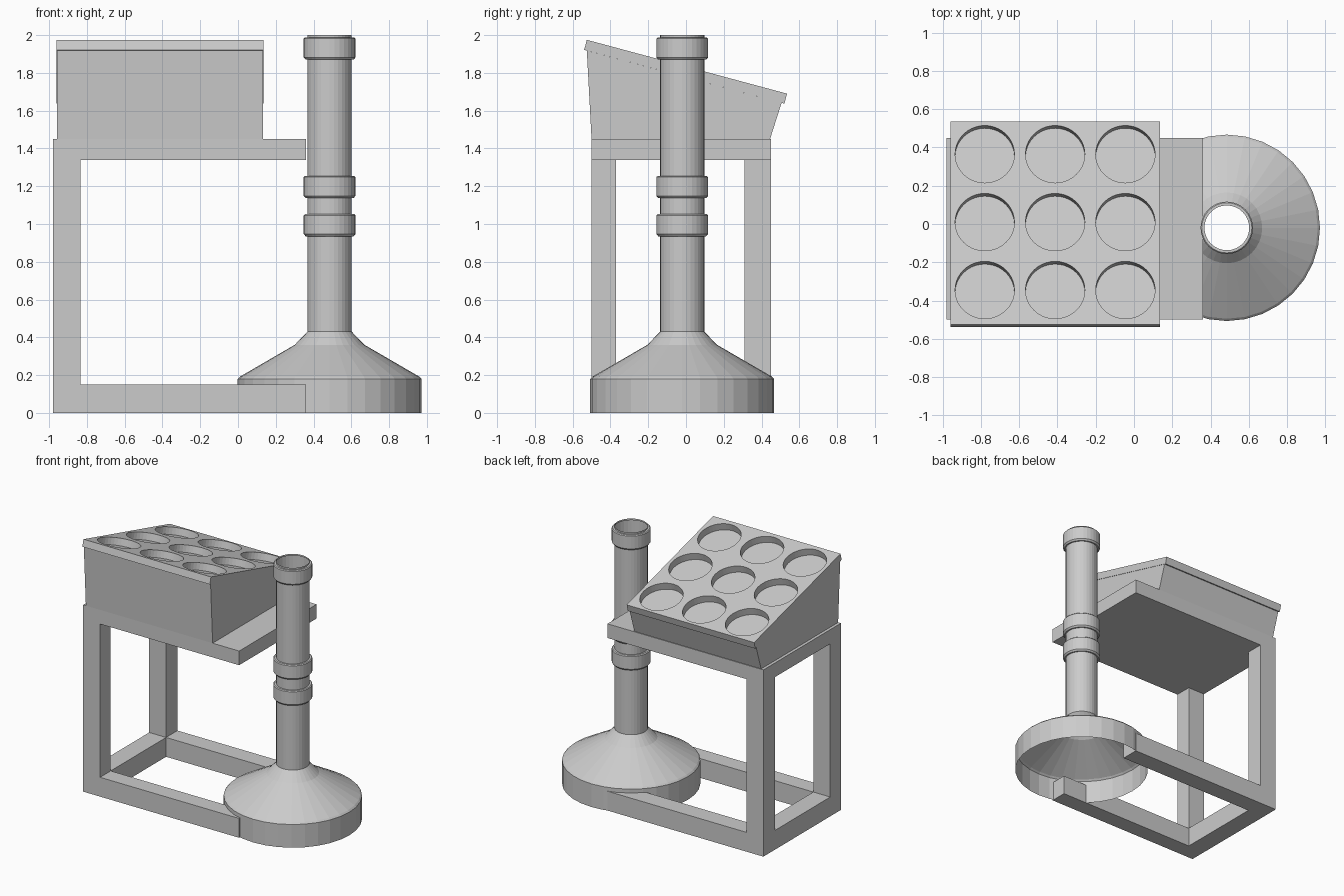
import bpy, bmesh, math
from mathutils import Matrix, Vector

if "Cube" in bpy.data.objects:
    bpy.data.objects.remove(bpy.data.objects["Cube"])


def finish(name, bm, fix_normals=True):
    if fix_normals:
        bmesh.ops.recalc_face_normals(bm, faces=bm.faces[:])
    me = bpy.data.meshes.new(name)
    bm.to_mesh(me)
    bm.free()
    ob = bpy.data.objects.new(name, me)
    bpy.context.collection.objects.link(ob)
    return ob


def box(name, x0, x1, y0, y1, z0, z1):
    bm = bmesh.new()
    m = Matrix.Translation(((x0 + x1) / 2, (y0 + y1) / 2, (z0 + z1) / 2)) \
        @ Matrix.Diagonal((x1 - x0, y1 - y0, z1 - z0, 1))
    bmesh.ops.create_cube(bm, size=1, matrix=m)
    return finish(name, bm)


def extrude_yz(name, profile, x0, x1):
    bm = bmesh.new()
    face = bm.faces.new([bm.verts.new((x0, y, z)) for y, z in profile])
    ext = bmesh.ops.extrude_face_region(bm, geom=[face], use_keep_orig=True)
    bmesh.ops.translate(bm, vec=(x1 - x0, 0, 0),
                        verts=[g for g in ext["geom"] if isinstance(g, bmesh.types.BMVert)])
    return finish(name, bm)


def lathe(name, profile, centre, sides=32):
    bm = bmesh.new()
    rings = []
    for r, z in profile:
        rings.append([bm.verts.new((centre[0] + r * math.cos(2 * math.pi * i / sides),
                                    centre[1] + r * math.sin(2 * math.pi * i / sides), z))
                      for i in range(sides)])
    for a, b in zip(rings, rings[1:]):
        for i in range(sides):
            j = (i + 1) % sides
            bm.faces.new((a[i], a[j], b[j], b[i]))
    return finish(name, bm, False)


# Stand: rails, posts and top shelf
LEFT, INNER, RIGHT = -0.98, -0.835, 0.36
for side, y0, y1 in (("front", -0.50, -0.37), ("back", 0.31, 0.45)):
    box(side + "_rail", INNER, RIGHT, y0, y1, 0, 0.15)
    box(side + "_post", LEFT, INNER, y0, y1, 0, 1.34)
box("end_rail", LEFT, INNER, -0.37, 0.31, 0, 0.15)
box("shelf", LEFT, RIGHT, -0.50, 0.45, 1.34, 1.45)

# Sloping tray body
extrude_yz("tray_body", [(-0.50, 1.45), (0.445, 1.45), (0.506, 1.641), (-0.525, 1.918)],
           -0.957, 0.132)

# Tilted lid with nine round pockets
lid = extrude_yz("tray_lid", [(-0.539, 1.922), (0.521, 1.637), (0.535, 1.69), (-0.525, 1.975)],
                 -0.96, 0.135)
slope = math.atan2(-0.285, 1.06)
bm = bmesh.new()
for x in (-0.78, -0.412, -0.045):
    for y in (-0.345, 0.01, 0.365):
        z = 1.975 + (y + 0.525) * math.tan(slope)
        m = Matrix.Translation((x, y, z)) @ Matrix.Rotation(slope, 4, 'X')
        bmesh.ops.create_cone(bm, cap_ends=True, segments=40, radius1=0.155,
                              radius2=0.155, depth=0.3, matrix=m)
cutter = finish("pocket_cutter", bm)
cutter.hide_render = True
mod = lid.modifiers.new("pockets", 'BOOLEAN')
mod.object = cutter
mod.operation = 'DIFFERENCE'
mod.solver = 'EXACT'
bpy.context.view_layer.objects.active = lid
bpy.ops.object.modifier_apply(modifier=mod.name)
bpy.data.objects.remove(cutter)

# Burner: open thin shell of bell foot, tube and three collars
R, C = 0.117, 0.137
profile = [(0.487, 0), (0.487, 0.18), (0.475, 0.192), (0.185, 0.36), (R, 0.43)]
for z0, z1 in ((0.935, 1.052), (1.137, 1.254), (1.87, 1.987)):
    profile += [(R, z0), (C - 0.01, z0), (C, z0 + 0.012), (C, z1 - 0.006),
                (C - 0.006, z1), (R, z1)]
profile.append((R, 2.0))
lathe("burner", profile, (0.485, -0.02))
